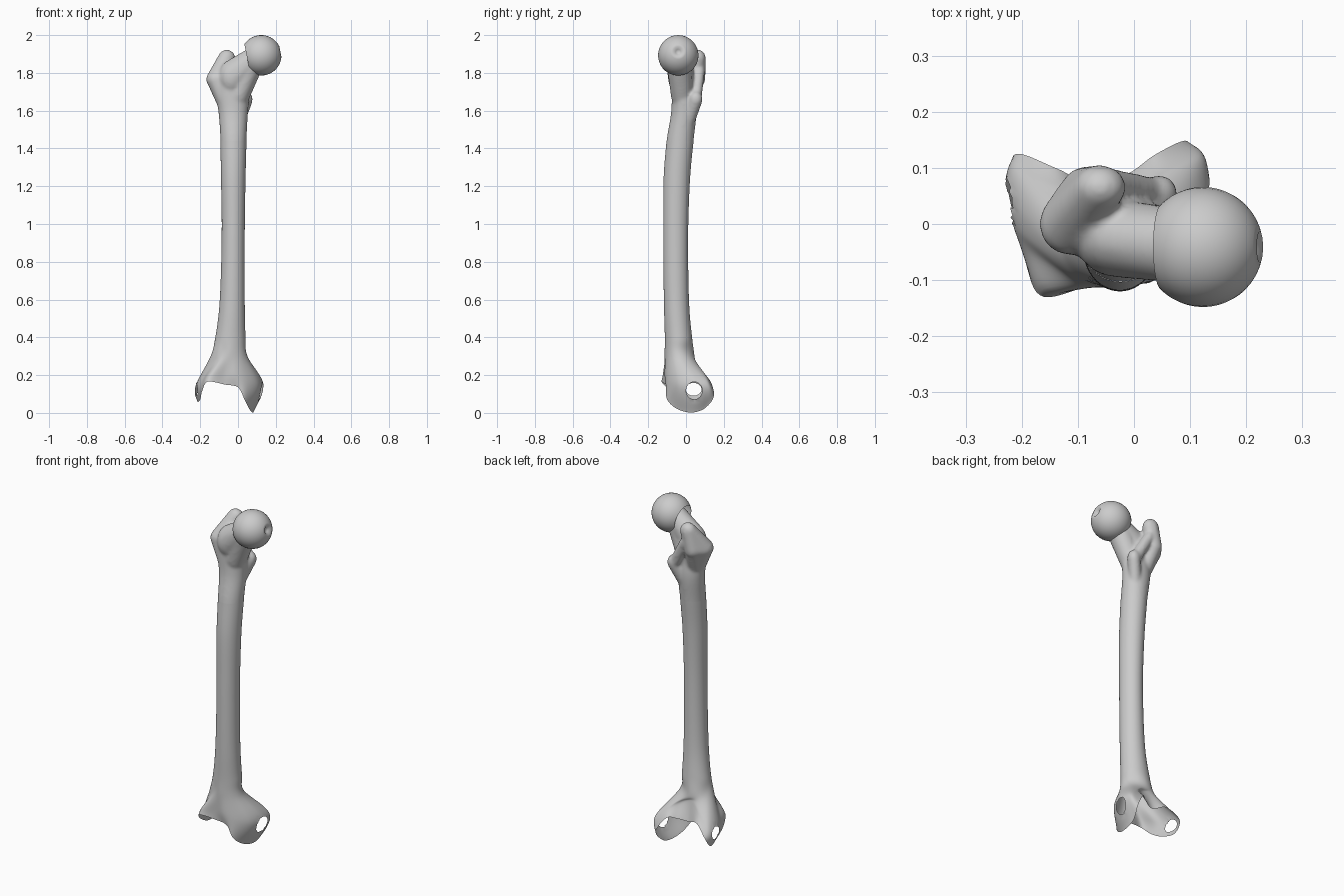
import bpy, bmesh, math
from mathutils import Vector, Matrix

if "Cube" in bpy.data.objects:
    bpy.data.objects.remove(bpy.data.objects["Cube"])

N = 16  # control points around each ring


def make_object(name, bm):
    mesh = bpy.data.meshes.new(name)
    bm.to_mesh(mesh)
    bm.free()
    for p in mesh.polygons:
        p.use_smooth = True
    obj = bpy.data.objects.new(name, mesh)
    bpy.context.collection.objects.link(obj)
    return obj


def spline(a, b, c, d, t):
    return 0.5 * (2*b + (c - a)*t + (2*a - 5*b + 4*c - d)*t*t + (3*b - a - 3*c + d)*t**3)


def refine(pts, steps, closed):
    n, out = len(pts), []
    for i in range(n if closed else n - 1):
        q = [pts[j % n] if closed else pts[min(max(j, 0), n - 1)] for j in range(i - 1, i + 3)]
        out += [spline(*q, s / steps) for s in range(steps)]
    return out if closed else out + [pts[-1]]


def loft(bm, rings, around, along):
    """Smooth skin through rings of control points."""
    cols = [refine([r[k] for r in rings], along, False) for k in range(N)]
    rows = [refine([c[i] for c in cols], around, True) for i in range(len(cols[0]))]
    grid = [[bm.verts.new(p) for p in row] for row in rows]
    m = len(grid[0])
    for a, b in zip(grid, grid[1:]):
        for i in range(m):
            bm.faces.new((a[i], a[(i + 1) % m], b[(i + 1) % m], b[i]))
    return grid


def oval(z, x0, x1, y0, y1):
    ring = []
    for k in range(N):
        a = 2 * math.pi * k / N
        ring.append(Vector(((x0 + x1)/2 + (x1 - x0)/2*math.cos(a),
                            (y0 + y1)/2 + (y1 - y0)/2*math.sin(a), z)))
    return ring


def hull(bm, *blobs):
    """Convex skin around ellipsoids given as (x, y, z, rx, ry, rz)."""
    tmp = bmesh.new()
    for x, y, z, rx, ry, rz in blobs:
        mat = Matrix.Translation((x, y, z)) @ Matrix.Diagonal((rx, ry, rz, 1))
        bmesh.ops.create_uvsphere(tmp, u_segments=20, v_segments=12, radius=1, matrix=mat)
    pts = [v.co.copy() for v in tmp.verts]
    tmp.free()
    verts = [bm.verts.new(p) for p in pts]
    res = bmesh.ops.convex_hull(bm, input=verts)
    junk = {g for g in res["geom_interior"] + res["geom_unused"] if isinstance(g, bmesh.types.BMVert)}
    bmesh.ops.delete(bm, geom=list(junk), context='VERTS')


# Shaft sections: z, x range, y range
sections = [oval(*s) for s in (
    (1.78, -.13, .06, -.075, .05), (1.68, -.118, .06, -.075, .05),
    (1.58, -.102, .052, -.08, .055), (1.44, -.093, .045, -.103, .04),
    (1.25, -.09, .04, -.118, .022), (1.0, -.086, .036, -.12, .012),
    (.75, -.09, .035, -.119, .012), (.55, -.1, .036, -.116, .018),
    (.4, -.12, .04, -.112, .032), (.3, -.145, .05, -.113, .045))]

# Flared lower end: widest ring and open rim, from inner side round by the back
flare = [Vector(p) for p in (
    (.132, .03, .15), (.132, .09, .15), (.112, .115, .17), (.05, .09, .22),
    (-.01, .05, .25), (-.07, .045, .26), (-.14, .07, .22), (-.205, .09, .165),
    (-.226, .06, .14), (-.215, 0, .15), (-.19, -.05, .17), (-.15, -.12, .2),
    (-.07, -.11, .2), (-.01, -.112, .2), (.05, -.09, .17), (.105, -.04, .15))]
rim = [Vector(p) for p in (
    (.08, .03, .002), (.085, .1, .025), (.095, .148, .09), (.04, .125, .175),
    (-.01, .09, .17), (-.07, .07, .16), (-.14, .1, .18), (-.21, .125, .12),
    (-.215, .08, .06), (-.2, 0, .07), (-.19, -.08, .115), (-.16, -.13, .165),
    (-.07, -.108, .15), (0, -.105, .135), (.035, -.1, .07), (.06, -.045, .02))]

# Shaft and open lower end
bm = bmesh.new()
loft(bm, sections[3:] + [flare, rim], 7, 12)

# Round openings in the two side walls
for side, cy, cz, ry, rz in ((1, .043, .118, .043, .046), (-1, .04, .125, .042, .034)):
    def dist(p):
        if p.x * side < (.05 if side > 0 else .15) or p.z > .25:
            return 9
        return math.hypot((p.y - cy) / ry, (p.z - cz) / rz)
    gone = [f for f in bm.faces if dist(f.calc_center_median()) < 1]
    bmesh.ops.delete(bm, geom=gone, context='FACES')
    for v in bm.verts:
        d = dist(v.co)
        if v.is_boundary and .5 < d < 1.3:
            v.co.y = cy + (v.co.y - cy) / d
            v.co.z = cz + (v.co.z - cz) / d
bmesh.ops.recalc_face_normals(bm, faces=bm.faces)
make_object("shaft_and_lower_end", bm)

# Upper end: shaft top, neck and bony lumps fused together
bm = bmesh.new()
grid = loft(bm, sections[:5], 3, 5)
bm.faces.new(grid[0])
bm.faces.new(grid[-1])
neck_end = (.085, -.04, 1.872, .06, .066, .066)
hull(bm, neck_end, (-.03, -.025, 1.775, .075, .07, .095))
hull(bm, neck_end, (.0, -.02, 1.68, .062, .06, .06))
# Large outer lump
hull(bm, (-.117, 0, 1.765, .052, .055, .05), (-.06, .065, 1.877, .046, .04, .046),
     (-.085, .055, 1.77, .047, .048, .05))
hull(bm, (-.117, 0, 1.765, .05, .055, .05), (-.085, .055, 1.77, .045, .045, .05),
     (-.06, -.01, 1.63, .045, .05, .05))
# Rear ridge and small inner lump
hull(bm, (-.045, .07, 1.81, .028, .03, .03), (.03, .055, 1.67, .03, .028, .035))
hull(bm, (.045, .052, 1.66, .033, .036, .042), (0, .01, 1.54, .035, .035, .04))
bmesh.ops.recalc_face_normals(bm, faces=bm.faces)
upper = make_object("upper_end", bm)
fuse = upper.modifiers.new("fuse", 'REMESH')
fuse.mode = 'VOXEL'
fuse.voxel_size = .008
fuse.use_smooth_shade = True
soften = upper.modifiers.new("soften", 'SMOOTH')
soften.factor = .5
soften.iterations = 8
bpy.context.view_layer.objects.active = upper
upper.select_set(True)
for m in ("fuse", "soften"):
    bpy.ops.object.modifier_apply(modifier=m)

# Trim the upper end where it meets the shaft
bm = bmesh.new()
bm.from_mesh(upper.data)
bmesh.ops.bisect_plane(bm, geom=bm.verts[:] + bm.edges[:] + bm.faces[:],
                       plane_co=(0, 0, 1.435), plane_no=(0, 0, 1), clear_inner=True)
bm.to_mesh(upper.data)
bm.free()

# Ball head with a small pit, open on the neck side
R = .107
bm = bmesh.new()
bmesh.ops.create_uvsphere(bm, u_segments=36, v_segments=24, radius=R)
bmesh.ops.delete(bm, geom=[v for v in bm.verts if v.co.z < -.75 * R], context='VERTS')
for v in bm.verts:
    r = math.hypot(v.co.x, v.co.y)
    if v.co.z > 0 and r < .022:
        v.co.z -= .022 if r < .005 else .016
head = make_object("ball_head", bm)
head.rotation_euler = Vector((1, 0, .2)).to_track_quat('Z', 'Y').to_euler()
head.location = (.123, -.041, 1.893)
